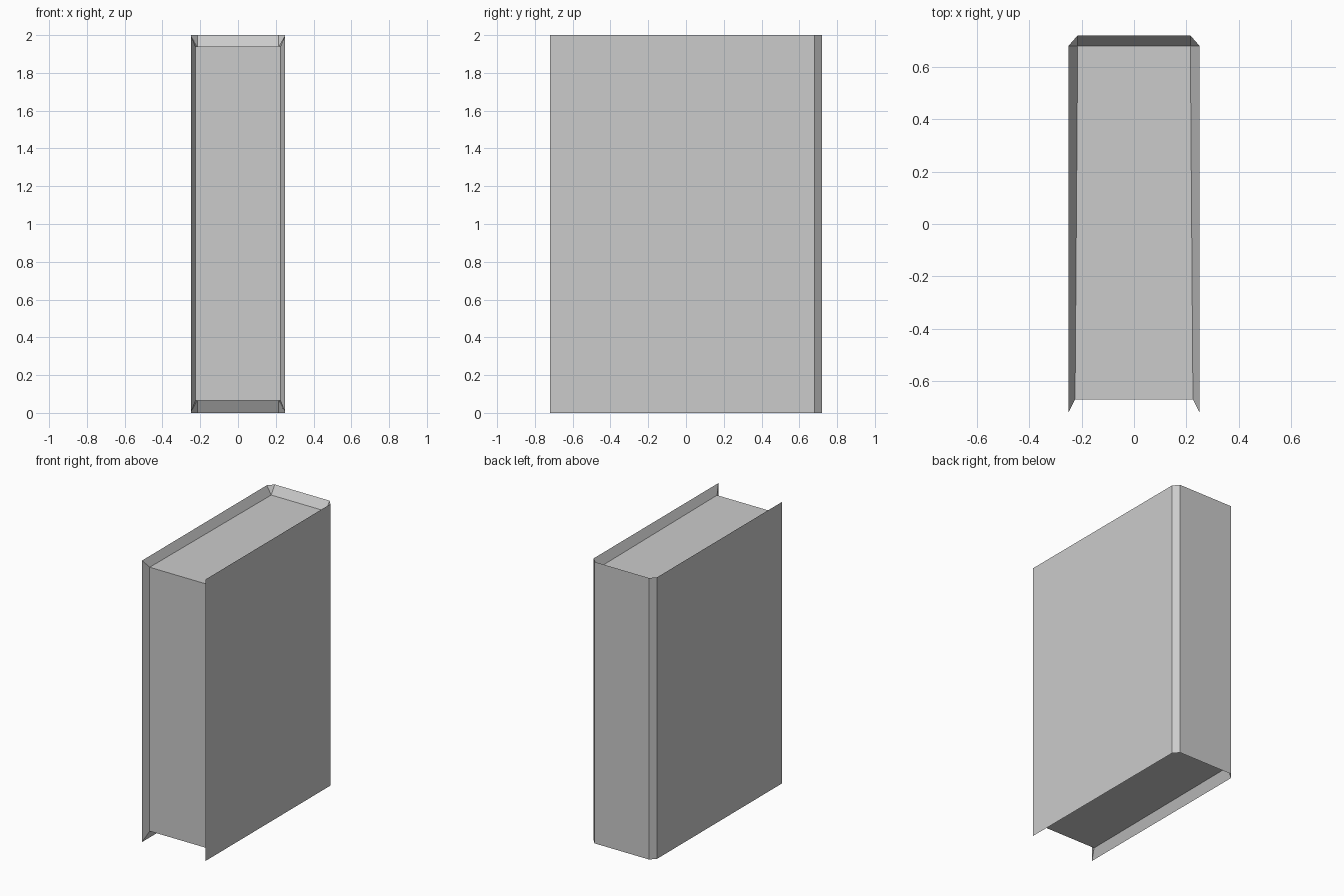
import bpy
import bmesh

cube = bpy.data.objects.get("Cube")
if cube:
    bpy.data.objects.remove(cube, do_unlink=True)

HEIGHT = 2.0
PAGE_BOTTOM, PAGE_TOP = 0.065, 1.94

# One plain grey for the whole book
grey = bpy.data.materials.new("plain_grey")
grey.use_nodes = True
colour = (0.6, 0.6, 0.6, 1)
grey.diffuse_color = colour
grey.node_tree.nodes["Principled BSDF"].inputs["Base Color"].default_value = colour


def finish(name, bm):
    """Turn a bmesh into a flat shaded object."""
    mesh = bpy.data.meshes.new(name)
    bm.to_mesh(mesh)
    bm.free()
    mesh.materials.append(grey)
    obj = bpy.data.objects.new(name, mesh)
    bpy.context.collection.objects.link(obj)
    return obj


# Outer cover outline paired with the page edge it slopes in to (left half)
half = [
    ((0.25, -0.72), (0.225, -0.67)),
    ((0.25, 0.68), (0.215, 0.68)),
    ((0.215, 0.72), (0.215, 0.68)),
]
mirrored = [((-ox, oy), (-ix, iy)) for (ox, oy), (ix, iy) in reversed(half)]

# Cover: loft a wall with sloping rims from one fore edge round to the other
bm = bmesh.new()
stations = []
for (ox, oy), (ix, iy) in half + mirrored:
    section = [(ix, iy, PAGE_BOTTOM), (ox, oy, 0),
               (ox, oy, HEIGHT), (ix, iy, PAGE_TOP)]
    stations.append([bm.verts.new(p) for p in section])
for a, b in zip(stations, stations[1:]):
    for i in range(3):
        bm.faces.new((a[i], b[i], b[i + 1], a[i + 1]))
bm.faces.new(stations[0])
bm.faces.new(reversed(stations[-1]))
bmesh.ops.remove_doubles(bm, verts=bm.verts, dist=0.0001)
finish("cover", bm)

# Page block: tapered top and bottom joined by the fore edge
bm = bmesh.new()
outline = [(-0.225, -0.67), (0.225, -0.67), (0.215, 0.68), (-0.215, 0.68)]
low = [bm.verts.new((x, y, PAGE_BOTTOM)) for x, y in outline]
high = [bm.verts.new((x, y, PAGE_TOP)) for x, y in outline]
bm.faces.new(high)
bm.faces.new(reversed(low))
bm.faces.new((low[0], low[1], high[1], high[0]))
finish("page_block", bm)
